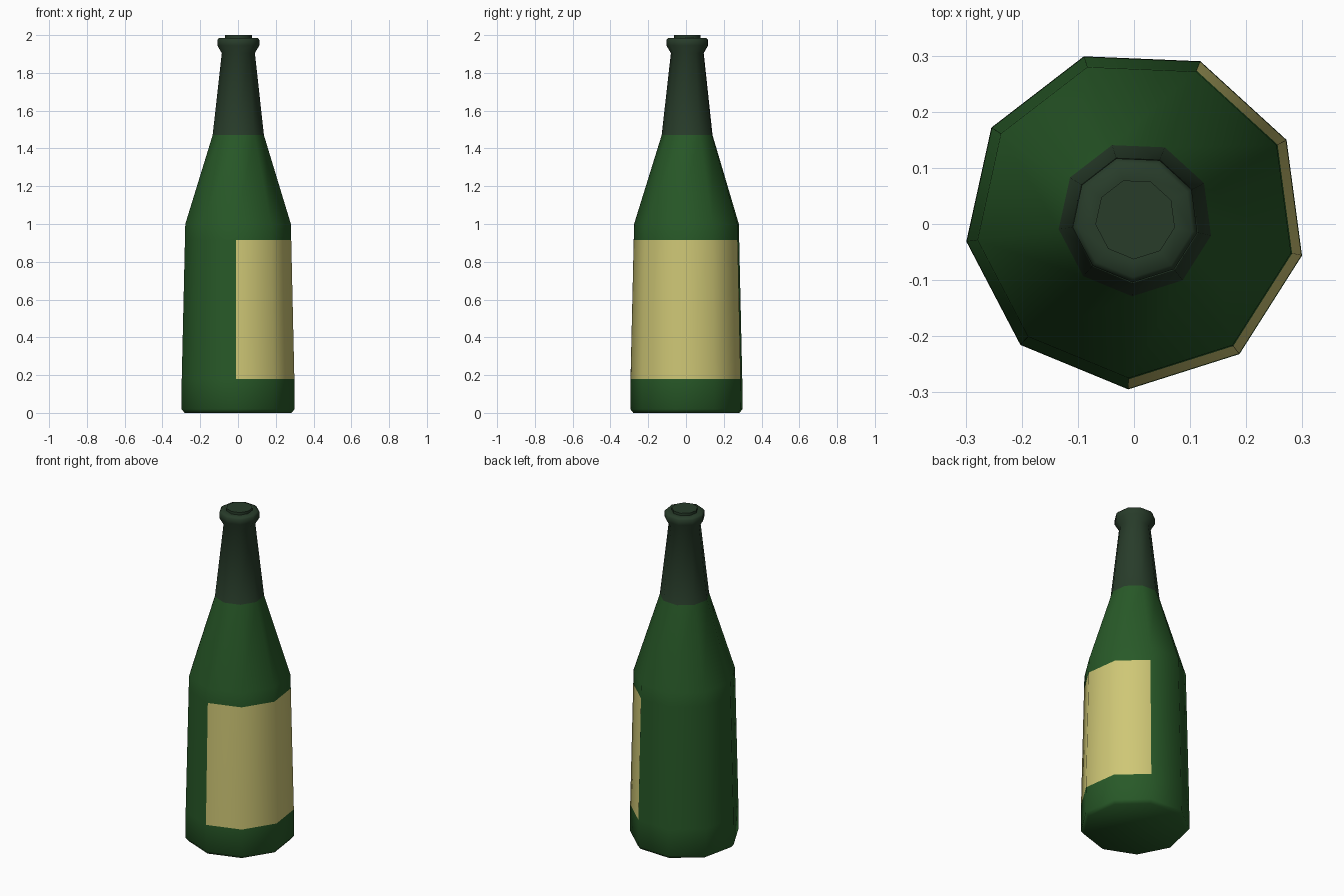
import bpy, bmesh, math

cube = bpy.data.objects.get("Cube")
if cube:
    bpy.data.objects.remove(cube, do_unlink=True)

SIDES = 9
START = math.radians(-92.4)
CENTRE = (0.0025, 0.009)


def material(name, rgb):
    mat = bpy.data.materials.new(name)
    mat.use_nodes = True
    colour = (*rgb, 1.0)
    mat.diffuse_color = colour
    bsdf = next(n for n in mat.node_tree.nodes if n.type == 'BSDF_PRINCIPLED')
    bsdf.inputs["Base Color"].default_value = colour
    bsdf.inputs["Roughness"].default_value = 0.6
    return mat


glass = material("green glass", (0.021, 0.10, 0.021))
paper = material("cream paper", (0.62, 0.57, 0.18))
foil = material("dark foil", (0.021, 0.045, 0.023))


def lathe(name, profile, materials, rule, smooth_angle):
    """Spin a (radius, height) profile into a closed nine-sided solid."""
    bm = bmesh.new()
    rings = []
    for radius, z in profile:
        ring = []
        for i in range(SIDES):
            a = START + math.tau * i / SIDES
            ring.append(bm.verts.new((CENTRE[0] + radius * math.cos(a),
                                      CENTRE[1] + radius * math.sin(a), z)))
        rings.append(ring)
    for low, high in zip(rings, rings[1:]):
        for i in range(SIDES):
            j = (i + 1) % SIDES
            face = bm.faces.new((low[i], low[j], high[j], high[i]))
            face.material_index = rule(i, face.calc_center_median().z)
    bm.faces.new(rings[0][::-1]).material_index = rule(SIDES, profile[0][1])
    bm.faces.new(rings[-1]).material_index = rule(SIDES, profile[-1][1])
    mesh = bpy.data.meshes.new(name)
    bm.to_mesh(mesh)
    bm.free()
    for mat in materials:
        mesh.materials.append(mat)
    obj = bpy.data.objects.new(name, mesh)
    bpy.context.collection.objects.link(obj)
    bpy.ops.object.select_all(action='DESELECT')
    obj.select_set(True)
    bpy.context.view_layer.objects.active = obj
    bpy.ops.object.shade_smooth_by_angle(angle=math.radians(smooth_angle))
    return obj


LABEL_LOW, LABEL_HIGH, FOIL_LOW = 0.18, 0.915, 1.47


def bottle_colour(side, z):
    # Foil covers the neck; the label wraps the first four sides
    if z > FOIL_LOW:
        return 2
    return 1 if side < 4 and LABEL_LOW < z < LABEL_HIGH else 0


# Bottle body, shoulder, neck and rim
lathe("bottle", [
    (0.288, 0.0), (0.304, 0.02), (0.303, LABEL_LOW), (0.286, LABEL_HIGH),
    (0.284, 1.0), (0.138, FOIL_LOW), (0.089, 1.905), (0.113, 1.945),
    (0.113, 1.975), (0.104, 1.985), (0.075, 1.985),
], (glass, paper, foil), bottle_colour, 75)

# Stopper set into the mouth
lathe("stopper", [(0.072, 1.96), (0.072, 2.0)], (foil,), lambda side, z: 0, 45)
